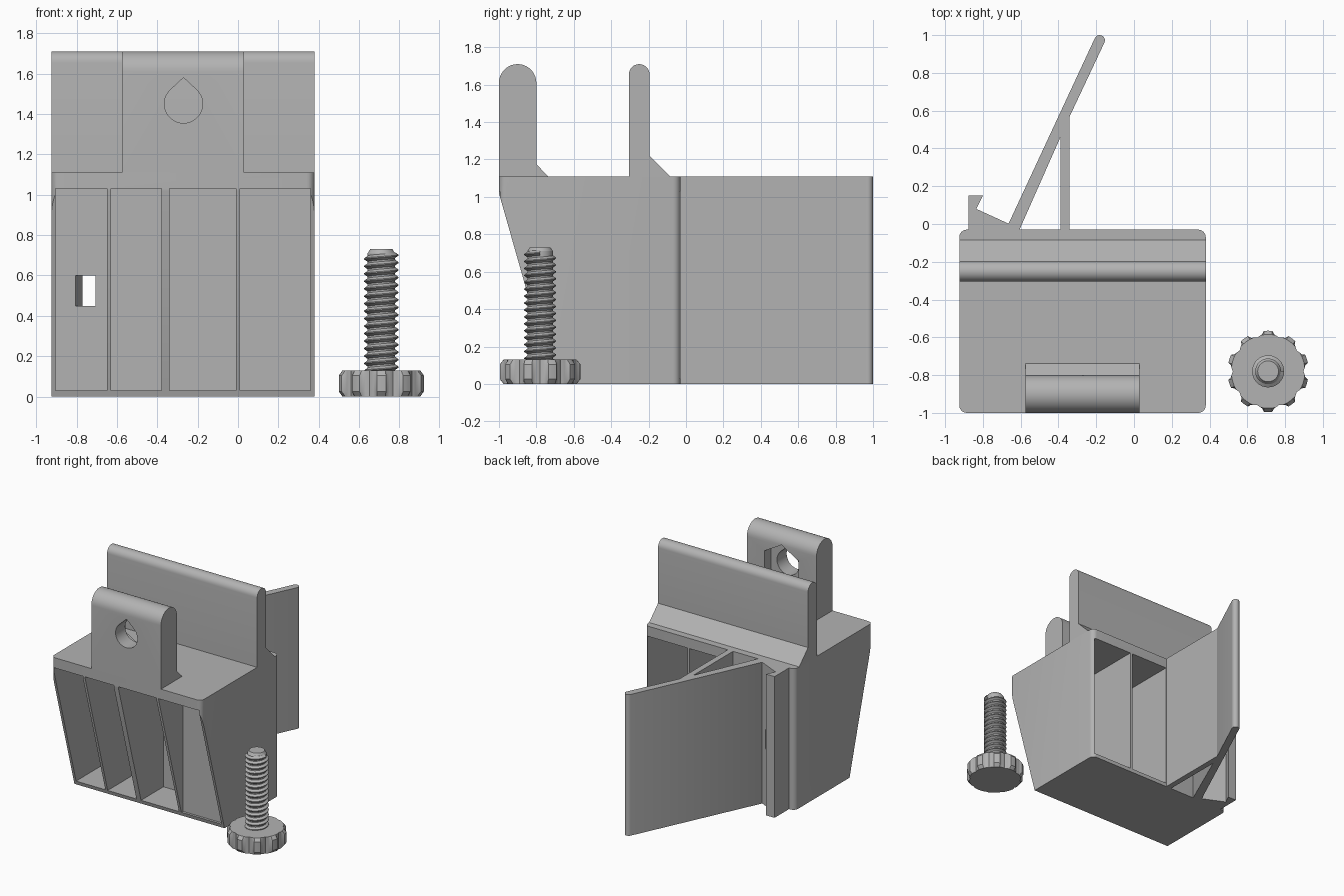
import bpy, bmesh
from math import pi, sin, cos, radians

cube = bpy.data.objects.get("Cube")
if cube:
    bpy.data.objects.remove(cube, do_unlink=True)

grey = bpy.data.materials.new("plain_grey")
grey.use_nodes = True
colour = (0.45, 0.45, 0.45, 1)
grey.diffuse_color = colour
grey.node_tree.nodes["Principled BSDF"].inputs["Base Color"].default_value = colour


def finish(name, bm):
    bmesh.ops.recalc_face_normals(bm, faces=bm.faces)
    mesh = bpy.data.meshes.new(name)
    bm.to_mesh(mesh)
    bm.free()
    mesh.materials.append(grey)
    ob = bpy.data.objects.new(name, mesh)
    bpy.context.collection.objects.link(ob)
    return ob


def prism(name, pts, axis, lo, hi):
    """Extrude a 2D outline along one axis."""
    place = {"x": lambda a, b, t: (t, a, b),
             "y": lambda a, b, t: (a, t, b),
             "z": lambda a, b, t: (a, b, t)}[axis]
    bm = bmesh.new()
    face = bm.faces.new([bm.verts.new(place(a, b, lo)) for a, b in pts])
    out = bmesh.ops.extrude_face_region(bm, geom=[face])
    shift = place(0, 0, hi - lo)
    verts = [v for v in out["geom"] if isinstance(v, bmesh.types.BMVert)]
    bmesh.ops.translate(bm, verts=verts, vec=shift)
    return finish(name, bm)


def rect(a0, a1, b0, b1):
    return [(a0, b0), (a1, b0), (a1, b1), (a0, b1)]


def arc(cx, cy, r, start, end, steps=10):
    angles = [radians(start + (end - start) * i / steps) for i in range(steps + 1)]
    return [(cx + r * cos(a), cy + r * sin(a)) for a in angles]


def select(ob):
    bpy.ops.object.select_all(action="DESELECT")
    ob.select_set(True)
    bpy.context.view_layer.objects.active = ob


def cut(ob, cutter):
    cutter.hide_render = True
    mod = ob.modifiers.new("cut", "BOOLEAN")
    mod.operation = "DIFFERENCE"
    mod.solver = "EXACT"
    mod.object = cutter
    select(ob)
    bpy.ops.object.modifier_apply(modifier=mod.name)
    bpy.data.objects.remove(cutter, do_unlink=True)


def smooth(ob, angle=32):
    select(ob)
    bpy.ops.object.shade_smooth_by_angle(angle=radians(angle))


LEFT, RIGHT, FRONT, BACK, TOP = -0.925, 0.38, -1.0, -0.03, 1.11

# Main block with rounded upright corners
r = 0.04
outline = (arc(RIGHT - r, BACK - r, r, 0, 90, 6) + arc(LEFT + r, BACK - r, r, 90, 180, 6)
           + arc(LEFT + r, FRONT + r, r, 180, 270, 6) + arc(RIGHT - r, FRONT + r, r, 270, 360, 6))
body = prism("body", outline, "z", 0, TOP)

# Sloping front
cut(body, prism("slope_cutter", [(-1.003, 1.03), (-0.682, -0.1), (-1.2, -0.1), (-1.2, 1.03)],
                "x", -1.2, 0.6))

# Bays opening to the front: left, right, depth of the wall
for x0, x1, wall in ((-0.905, -0.65, -0.06), (-0.63, -0.38, -0.06),
                     (-0.34, -0.01, -0.44), (0.01, 0.36, -0.70)):
    cut(body, prism("front_bay_cutter", rect(x0, x1, -1.1, wall), "z", 0.03, 1.03))

# Bays opening to the back
for x0, x1, wall in ((-0.34, -0.01, -0.42), (0.01, 0.36, -0.67)):
    cut(body, prism("back_bay_cutter", rect(x0, x1, wall, 0.1), "z", 0.03, 1.03))


def slot():
    return prism("slot_cutter", [(-0.82, -0.1), (-0.705, -0.1), (-0.705, 0.3), (-0.77, 0.3),
                                 (-0.77, 0.03)], "z", 0.45, 0.6)


cut(body, slot())
smooth(body)

# Rear upright wall with a round top and a fillet foot
rear_wall = prism("rear_wall", arc(-0.25, 1.655, 0.055, 0, 180, 14)
                  + [(-0.305, TOP), (-0.085, TOP), (-0.195, 1.22)], "x", LEFT, RIGHT)
smooth(rear_wall)

# Front lug with a teardrop hole and a nut pocket behind
lug = prism("front_lug", arc(-0.9, 1.61, 0.1, 0, 180, 18)
            + [(FRONT, TOP), (-0.738, TOP), (-0.8, 1.175)], "x", -0.575, 0.03)
cut(lug, prism("teardrop_cutter", arc(-0.27, 1.45, 0.095, 135, 405, 28) + [(-0.27, 1.58)],
               "y", -1.1, -0.7))
cut(lug, prism("nut_cutter", arc(-0.27, 1.45, 0.17, 30, 330, 5), "y", -0.88, -0.7))
smooth(lug)

# Swinging arm and its brace
arm = prism("arm", [(-0.615, BACK - 0.02), (-0.345, 0.56)]
            + arc(-0.182, 0.972, 0.028, -25, 155, 10) + [(-0.665, 0.0), (-0.665, BACK - 0.02)],
            "z", 0, TOP)
smooth(arm)
prism("brace", [(-0.388, -0.06), (-0.342, -0.06), (-0.342, 0.57), (-0.388, 0.47)], "z", 0, TOP)

# Hooked catch beside the arm
catch = prism("catch", [(-0.875, BACK - 0.01), (-0.64, BACK - 0.01), (-0.66, 0.0), (-0.835, 0.08),
                        (-0.8, 0.15), (-0.875, 0.15)], "z", 0, TOP)
cut(catch, slot())

# Thumb screw
SX, SY = 0.71, -0.78


def lathe(name, rings, radius):
    """Stack closed rings; radius(i, r) shapes the outline."""
    n = 120
    bm = bmesh.new()
    rows = [[bm.verts.new((SX + radius(i, rr) * cos(2 * pi * i / n),
                           SY + radius(i, rr) * sin(2 * pi * i / n), z)) for i in range(n)]
            for rr, z in rings]
    for low, high in zip(rows, rows[1:]):
        for i in range(n):
            j = (i + 1) % n
            bm.faces.new((low[i], low[j], high[j], high[i]))
    bm.faces.new(rows[0])
    bm.faces.new(rows[-1])
    return finish(name, bm)


def grip(i, rr):
    # Ten raised teeth with shallow scallops between them
    step = abs((i - 6 + 6) % 12 - 6)
    return rr if step <= 2 else min(rr, 0.187 + 0.004 * (6 - step))


smooth(lathe("screw_knob", [(0.195, 0), (0.215, 0.025), (0.215, 0.105), (0.195, 0.13)], grip), 28)
smooth(lathe("screw_shaft", [(0.068, 0.12), (0.068, 0.71), (0.055, 0.73)], lambda i, rr: rr))

# Helical thread
bm = bmesh.new()
pitch, sides, turns = 0.037, 32, 16
z_low, z_high = 0.13, 0.715
profile = (0.066, 0.085, 0.085, 0.066)
offset = (0, 0.36, 0.5, 0.86)
rows = []
for k in range(turns * 4 + 1):
    base = z_low + pitch * (k // 4 + offset[k % 4] - 1)
    rows.append([bm.verts.new((SX + profile[k % 4] * cos(2 * pi * j / sides),
                               SY + profile[k % 4] * sin(2 * pi * j / sides),
                               min(max(base + pitch * j / sides, z_low), z_high)))
                 for j in range(sides + 1)])
for low, high in zip(rows, rows[1:]):
    for j in range(sides):
        bm.faces.new((low[j], low[j + 1], high[j + 1], high[j]))
bmesh.ops.remove_doubles(bm, verts=bm.verts, dist=0.0001)
smooth(finish("screw_thread", bm), 30)
